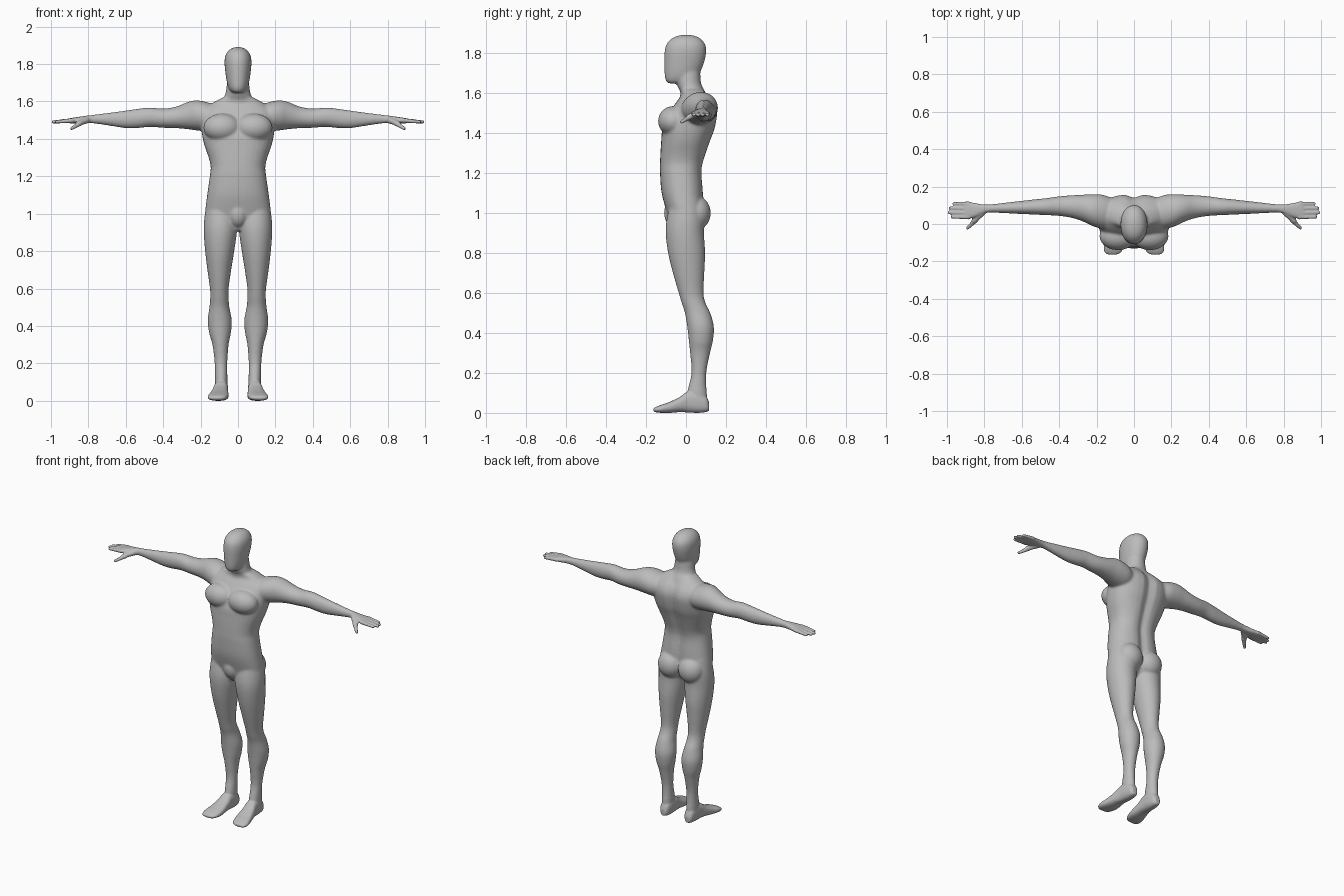
import bpy, bmesh, math
from mathutils import Vector

skin = bpy.data.materials.new("neutral grey")
skin.diffuse_color = (0.5, 0.5, 0.5, 1)
parts = []


def finish(name, bm):
    bmesh.ops.recalc_face_normals(bm, faces=bm.faces)
    me = bpy.data.meshes.new(name)
    bm.to_mesh(me)
    bm.free()
    ob = bpy.data.objects.new(name, me)
    bpy.context.collection.objects.link(ob)
    parts.append(ob)


def smooth_rows(rows, steps=4):
    """Catmull-Rom interpolation between the cross-sections."""
    out = []
    for i in range(len(rows) - 1):
        p = [rows[max(i - 1, 0)], rows[i], rows[i + 1], rows[min(i + 2, len(rows) - 1)]]
        for s in range(steps):
            t = s / steps
            out.append([0.5 * (2 * b + (c - a) * t + (2 * a - 5 * b + 4 * c - d) * t * t
                               + (3 * b - a - 3 * c + d) * t ** 3) for a, b, c, d in zip(*p)])
    return out + [rows[-1]]


def loft(name, axis, rows, side=1, power=2.0, groove=None):
    """Rows are (position, low a, high a, low b, high b) on the two other axes."""
    bm = bmesh.new()
    rings = []
    n = 32
    for pos, a0, a1, b0, b1 in smooth_rows(rows):
        ring = []
        for k in range(n):
            ang = 2 * math.pi * k / n
            c, s = math.cos(ang), math.sin(ang)
            a = (a0 + a1) / 2 + (a1 - a0) / 2 * math.copysign(abs(c) ** (2 / power), c)
            b = (b0 + b1) / 2 + (b1 - b0) / 2 * math.copysign(abs(s) ** (2 / power), s)
            v = {"x": (pos, a, b), "y": (a, pos, b), "z": (a, b, pos)}[axis]
            v = Vector(v)
            if groove and v.y > 0.03:
                v.y -= groove * math.exp(-(v.x / 0.03) ** 2)
            v.x *= side
            ring.append(bm.verts.new(v))
        rings.append(ring)
    for r, q in zip(rings, rings[1:]):
        for k in range(n):
            bm.faces.new((r[k], r[(k + 1) % n], q[(k + 1) % n], q[k]))
    bm.faces.new(rings[0])
    bm.faces.new(rings[-1])
    finish(name, bm)


def ball(name, centre, radii, side=1):
    bm = bmesh.new()
    bmesh.ops.create_uvsphere(bm, u_segments=32, v_segments=20, radius=1)
    for v in bm.verts:
        v.co = Vector([c + r * p for c, r, p in zip(centre, radii, v.co)])
        v.co.x *= side
    finish(name, bm)


def finger(name, p0, p1, r0, r1, side):
    """Tapered rod with a rounded tip."""
    bm = bmesh.new()
    p0, p1 = Vector(p0), Vector(p1)
    d = p1 - p0
    rot = d.to_track_quat('Z', 'Y')
    bmesh.ops.create_uvsphere(bm, u_segments=16, v_segments=12, radius=1)
    for v in bm.verts:
        top = v.co.z > 0.01
        r = r1 if top else r0
        v.co = (p1 - d.normalized() * r1 if top else p0) + rot @ (v.co * r)
        v.co.x *= side
    finish(name, bm)


# Torso, from hips to neck base
loft("torso", "z", [
    (0.91, -.07, .07, -.06, .05), (0.95, -.15, .15, -.08, .08), (1.0, -.175, .175, -.095, .09),
    (1.1, -.165, .165, -.122, .09), (1.2, -.151, .151, -.13, .083), (1.25, -.146, .146, -.13, .09),
    (1.3, -.157, .157, -.128, .105), (1.36, -.178, .178, -.124, .125), (1.42, -.192, .192, -.118, .147),
    (1.5, -.2, .2, -.085, .16), (1.55, -.19, .19, -.052, .146), (1.59, -.14, .14, -.025, .115),
    (1.62, -.085, .085, -.03, .088)], power=2.35, groove=0.02)

# Neck and head
loft("neck", "z", [
    (1.54, -.12, .12, -.04, .125), (1.6, -.088, .088, -.028, .1), (1.64, -.068, .068, -.045, .078),
    (1.69, -.06, .06, -.05, .072), (1.74, -.05, .05, -.05, .07)])
loft("head", "z", [
    (1.648, -.026, .026, -.088, -.02), (1.66, -.042, .042, -.1, .02), (1.68, -.053, .053, -.106, .055),
    (1.71, -.061, .061, -.108, .074), (1.75, -.067, .067, -.109, .09), (1.8, -.072, .072, -.108, .101),
    (1.84, -.069, .069, -.1, .098), (1.87, -.053, .053, -.076, .076), (1.886, -.03, .03, -.044, .046),
    (1.892, -.006, .006, -.008, .01)], power=2.1)
ball("groin", (0, -.055, 1.0), (.055, .055, .075))

for side, tag in ((1, "left"), (-1, "right")):
    # Chest, shoulder blade and buttock masses
    ball(tag + "_pectoral", (.085, -.065, 1.46), (.1, .075, .075), side)
    ball(tag + "_buttock", (.075, .052, 1.0), (.082, .072, .085), side)
    # Arm from shoulder to wrist
    loft(tag + "_arm", "x", [
        (.1, .0, .13, 1.45, 1.57), (.16, -.025, .155, 1.44, 1.595), (.22, -.012, .16, 1.445, 1.606),
        (.27, .012, .157, 1.452, 1.597), (.33, .032, .154, 1.457, 1.573), (.4, .043, .148, 1.459, 1.562),
        (.47, .047, .138, 1.464, 1.568), (.53, .05, .132, 1.458, 1.562), (.6, .053, .124, 1.457, 1.552),
        (.68, .057, .115, 1.469, 1.541), (.76, .061, .106, 1.481, 1.531), (.8, .06, .103, 1.484, 1.526)], side)
    # Palm, fingers and thumb
    loft(tag + "_palm", "x", [
        (.77, .063, .105, 1.484, 1.529), (.81, .054, .105, 1.485, 1.524), (.85, .036, .112, 1.484, 1.518),
        (.89, .028, .118, 1.483, 1.512), (.91, .032, .115, 1.485, 1.507)], side, 2.6)
    for i, (y, x) in enumerate(((.037, .98), (.06, .997), (.084, .992), (.108, .972))):
        finger(f"{tag}_finger_{i + 1}", (.885, y, 1.499), (x, y + .001, 1.49), .0125, .009, side)
    finger(tag + "_thumb_base", (.81, .062, 1.5), (.865, .008, 1.478), .018, .014, side)
    finger(tag + "_thumb", (.845, .022, 1.483), (.895, -.027, 1.452), .014, .009, side)
    # Leg from hip to ankle
    loft(tag + "_leg", "z", [
        (.03, .058, .122, .035, .108), (.1, .056, .123, .008, .104), (.2, .057, .125, .027, .102),
        (.3, .05, .137, .02, .121), (.36, .038, .154, .014, .135), (.43, .033, .162, .006, .14),
        (.5, .046, .153, -.006, .122), (.55, .05, .149, -.022, .098), (.6, .05, .15, -.037, .088),
        (.7, .036, .164, -.066, .092), (.8, .02, .176, -.09, .096), (.9, .006, .183, -.102, .09),
        (.98, .006, .18, -.095, .09), (1.08, .03, .165, -.07, .07)], side)
    # Foot from heel to toes
    loft(tag + "_foot", "y", [
        (.116, .075, .105, .01, .05), (.1, .06, .118, .004, .085), (.06, .053, .125, 0, .11),
        (.01, .053, .13, .002, .108), (-.03, .052, .14, .004, .08), (-.08, .05, .153, 0, .056),
        (-.12, .055, .162, 0, .042), (-.15, .068, .158, .003, .03), (-.163, .09, .14, .008, .022)], side, 2.5)

# Fuse every part into one continuous skin
bpy.ops.object.select_all(action='DESELECT')
for ob in parts:
    ob.select_set(True)
body = parts[0]
bpy.context.view_layer.objects.active = body
bpy.ops.object.join()
body.name = body.data.name = "body"
mod = body.modifiers.new("fuse", 'REMESH')
mod.mode, mod.voxel_size = 'VOXEL', 0.005
bpy.ops.object.modifier_apply(modifier="fuse")

# Soften muscle blends, leaving hands and feet crisp
for name, iters, rule in (
        ("blend", 26, lambda c: abs(c.x) < .8 and c.z > .12),
        ("extremities", 3, lambda c: abs(c.x) >= .8 or c.z <= .12)):
    group = body.vertex_groups.new(name=name)
    group.add([v.index for v in body.data.vertices if rule(v.co)], 1.0, 'REPLACE')
    mod = body.modifiers.new(name, 'SMOOTH')
    mod.factor, mod.iterations, mod.vertex_group = 0.5, iters, name
    bpy.ops.object.modifier_apply(modifier=name)
body.data.materials.clear()
body.data.materials.append(skin)
bpy.ops.object.shade_smooth()
